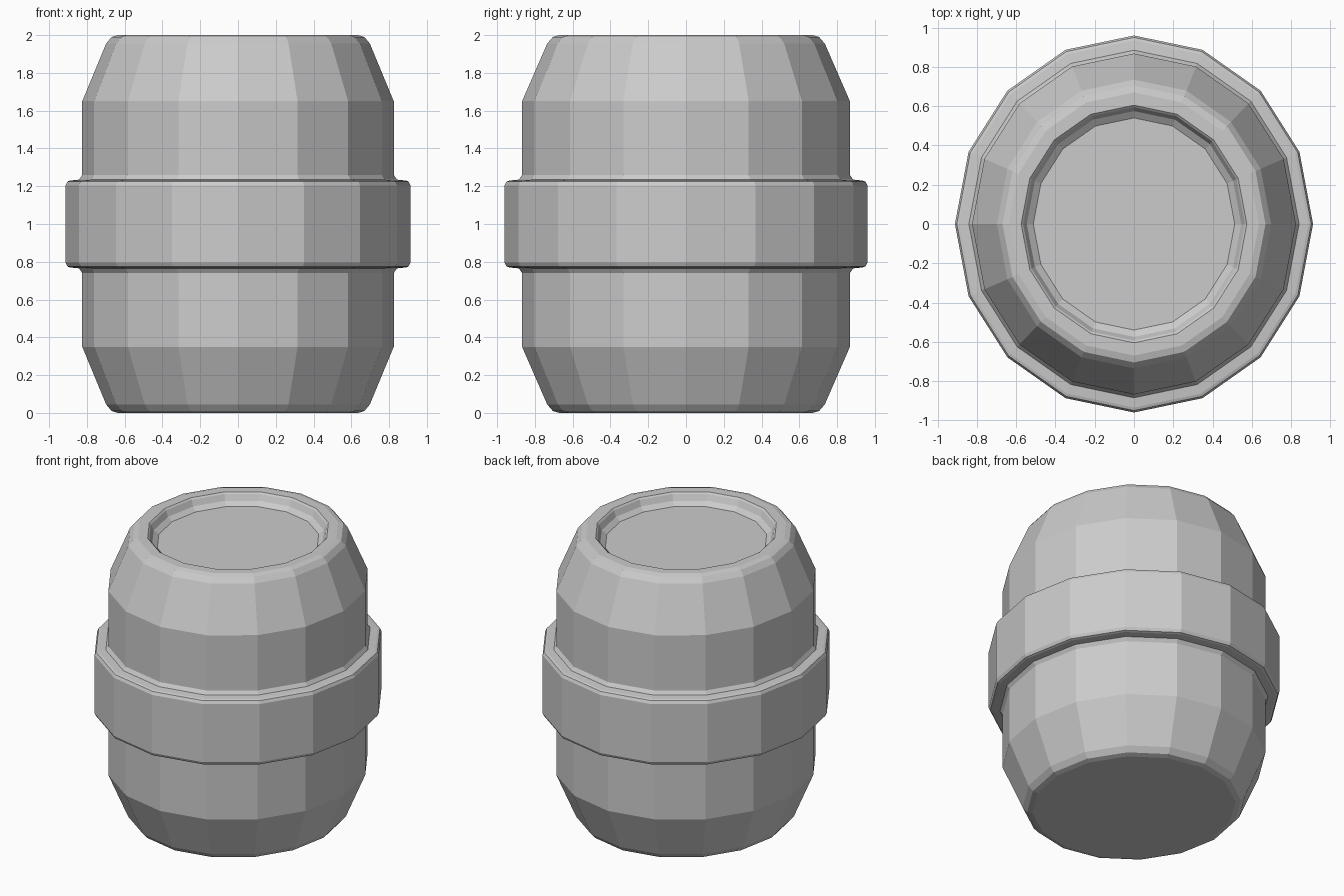
import bpy
import bmesh
import math

SIDES = 16
X_SCALE = 0.95   # the barrel is slightly narrower from side to side

cube = bpy.data.objects.get("Cube")
if cube:
    bpy.data.objects.remove(cube, do_unlink=True)

grey = bpy.data.materials.new("plain grey")
grey.use_nodes = True
colour = (0.6, 0.6, 0.6, 1)
grey.diffuse_color = colour
grey.node_tree.nodes["Principled BSDF"].inputs["Base Color"].default_value = colour


def lathe(name, profile):
    """Turn a (radius, height) profile around z and cap both ends."""
    bm = bmesh.new()
    rings = []
    for r, z in profile:
        ring = []
        for i in range(SIDES):
            a = math.tau * i / SIDES
            ring.append(bm.verts.new((r * X_SCALE * math.cos(a), r * math.sin(a), z)))
        rings.append(ring)
    for low, high in zip(rings, rings[1:]):
        for i in range(SIDES):
            j = (i + 1) % SIDES
            bm.faces.new((low[i], low[j], high[j], high[i]))
    bm.faces.new(rings[0][::-1])
    bm.faces.new(rings[-1])
    bmesh.ops.recalc_face_normals(bm, faces=bm.faces)
    mesh = bpy.data.meshes.new(name)
    bm.to_mesh(mesh)
    bm.free()
    mesh.materials.append(grey)
    obj = bpy.data.objects.new(name, mesh)
    bpy.context.collection.objects.link(obj)


# Lower half: rounded foot, sloped side, wall, small fillet, raised band
lower = [(0.67, 0), (0.705, 0.01), (0.735, 0.045), (0.868, 0.35),
         (0.868, 0.74), (0.885, 0.765), (0.935, 0.77), (0.95, 0.775), (0.96, 0.795)]
upper = [(r, 2 - z) for r, z in reversed(lower)]

# Recessed lid inside the top rim
recess = [(0.605, 2.0), (0.594, 1.99), (0.575, 1.95), (0.54, 1.925)]

lathe("barrel", lower + upper + recess)
